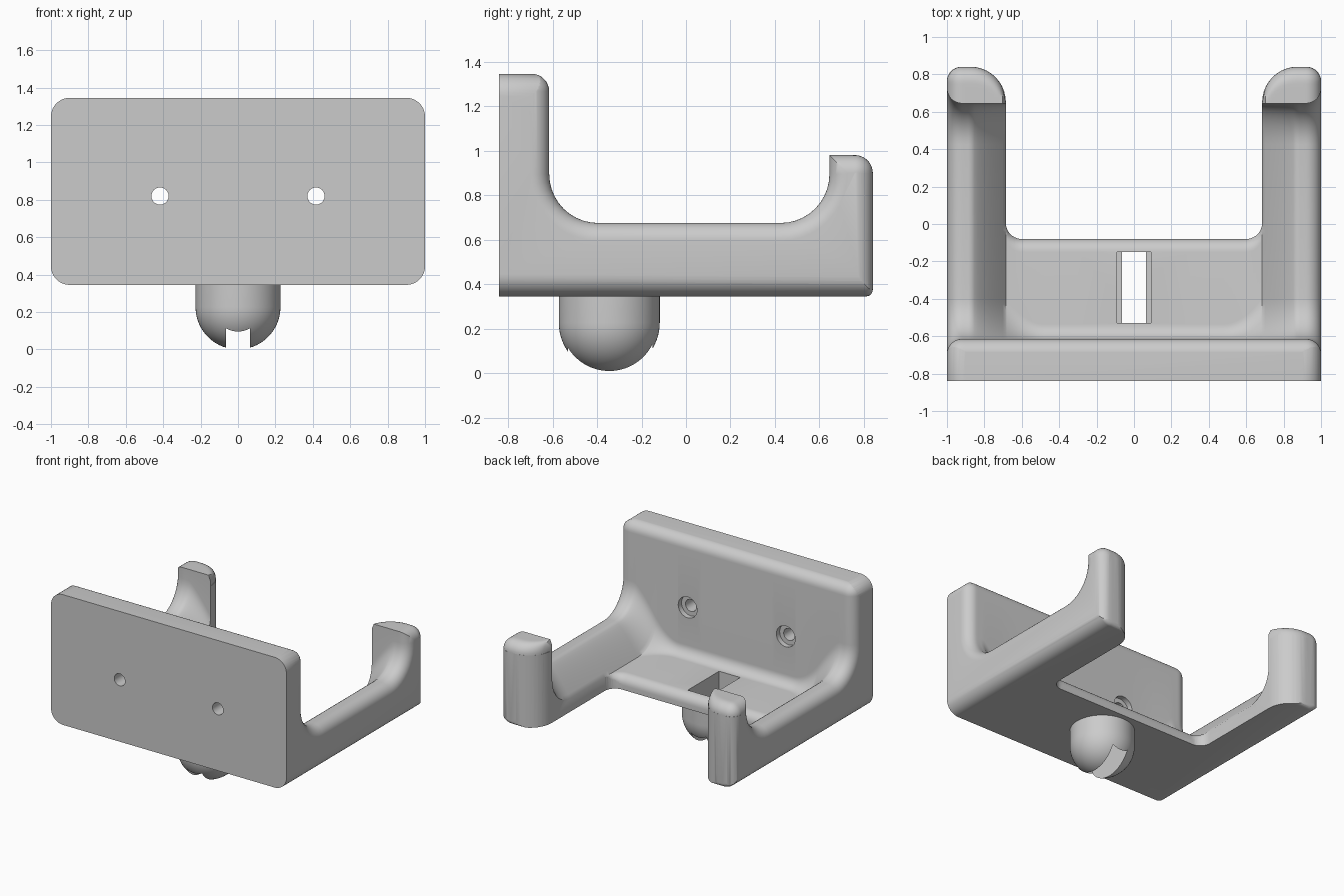
import bpy, bmesh, math

cube = bpy.data.objects.get("Cube")
if cube:
    bpy.data.objects.remove(cube, do_unlink=True)

grey = bpy.data.materials.new("matte_grey")
grey.use_nodes = True
COLOUR = (0.6, 0.6, 0.6, 1)
grey.diffuse_color = COLOUR
grey.node_tree.nodes["Principled BSDF"].inputs["Base Color"].default_value = COLOUR


def clamp(v):
    return max(0.0, min(1.0, v))


def arc(cx, cy, r, start, end, n=10):
    angles = [math.radians(start + (end - start) * i / n) for i in range(n + 1)]
    return [(cx + r * math.cos(a), cy + r * math.sin(a)) for a in angles]


def loft(name, sections):
    """Skin a row of equal-length closed sections and cap both ends."""
    bm = bmesh.new()
    rings = [[bm.verts.new(p) for p in s] for s in sections]
    for a, b in zip(rings, rings[1:]):
        for i in range(len(a)):
            j = (i + 1) % len(a)
            bm.faces.new((a[i], a[j], b[j], b[i]))
    bm.faces.new(rings[0][::-1])
    bm.faces.new(rings[-1])
    bmesh.ops.recalc_face_normals(bm, faces=bm.faces)
    bmesh.ops.triangulate(bm, faces=bm.faces)
    mesh = bpy.data.meshes.new(name)
    bm.to_mesh(mesh)
    bm.free()
    mesh.materials.append(grey)
    obj = bpy.data.objects.new(name, mesh)
    bpy.context.collection.objects.link(obj)
    return obj


def box(name, x, y0, y1, z0, z1):
    rect = [(-x, y0), (x, y0), (x, y1), (-x, y1)]
    return loft(name, [[(u, v, z) for u, v in rect] for z in (z0, z1)])


def rod(name, x, z, r, y0, y1):
    return loft(name, [[(u, y, v) for u, v in arc(x, z, r, 0, 348.75, 31)] for y in (y0, y1)])


def combine(obj, tool, operation="DIFFERENCE"):
    mod = obj.modifiers.new("cut", "BOOLEAN")
    mod.operation, mod.object, mod.solver = operation, tool, "EXACT"
    bpy.context.view_layer.objects.active = obj
    bpy.ops.object.modifier_apply(modifier=mod.name)


# Main dimensions
FRONT, WALL, POST, BACK = -0.84, -0.615, 0.645, 0.84
BOTTOM, SHELF, ARM, HOOK, TOP = 0.345, 0.45, 0.675, 0.98, 1.345
INNER, EDGE, COVE = 0.685, 0.08, 0.22


# Stock: rounded front silhouette, with a small bevel at the very back
def silhouette(inset):
    x, top, low, r = 0.9, TOP - 0.1, BOTTOM + 0.1, 0.1 - inset
    return (arc(x, top, r, 0, 90) + arc(-x, top, r, 90, 180)
            + arc(-x, low, r, 180, 270) + arc(x, low, r, 270, 360))


steps = [(FRONT, 0)] + [(BACK - 0.03 + 0.03 * math.sin(a), 0.03 - 0.03 * math.cos(a))
                        for a in [math.radians(18 * i) for i in range(6)]]
body = loft("wall_holder_body", [[(x, y, z) for x, z in silhouette(i)] for y, i in steps])

# U-shaped plan: two arms joined by the shelf
half = ([(1.001, -0.9)] + arc(0.921, 0.761, EDGE, 0, 90) + arc(0.875, 0.651, 0.19, 90, 180)
        + arc(0.6, 0.005, 0.085, 0, -90))
plan = half + [(-x, y) for x, y in reversed(half)]
plan_tool = loft("plan_tool", [[(x, y, z) for x, y in plan] for z in (0, 2)])
combine(body, plan_tool, "INTERSECT")


# Cradle cutter: one side profile per station across the width
def cradle_section(x):
    a = abs(x)
    d = EDGE - math.sqrt(max(0, EDGE**2 - min(EDGE, max(0, a - 0.92))**2))
    slope = clamp((0.87 - a) / (0.87 - INNER)) ** 1.25
    floor = ARM - (ARM - SHELF) * slope - d
    wall, post = WALL - d, POST + d
    t = clamp((a - 0.48) / (INNER - 0.48))
    r = 0.08 + (COVE - 0.08) * t * t + d
    # plate: rounded top edge, face, cove into the floor
    pts = [(WALL - EDGE, 2)] + arc(WALL - EDGE, TOP - EDGE + 0.001, EDGE - d, 90, 0, 8)
    pts += arc(wall + r, floor + r, r, 180, 270, 10)
    # shelf back edge, fading out where it meets the arms
    fade = clamp((INNER - a) / 0.085)
    rim = 0.07 * math.sqrt(fade)
    edge = 0.005 - math.sqrt(max(0, 0.085**2 - min(0.085, max(0, a - 0.6))**2))
    for i in range(8):
        s = math.radians(i * 90 / 7)
        pts.append((edge - 0.07 + 0.07 * math.sin(s), floor - rim * (1 - math.cos(s))))
    # cove up the post
    q = COVE + d
    pts += arc(post - q, floor - rim + q, q, 270, 360, 10)
    # post top with rounded rim
    rr = EDGE - d
    back = BACK - d
    if a < 0.875:
        back = 0.65 + math.sqrt(max(0, 0.19**2 - (0.875 - a)**2))
    back = max(back, post + 0.01)
    for i in range(15):
        y = post + (back - post) * math.sin(math.radians(i * 90 / 14))
        u = min(rr, max(0, y - back + rr))
        pts.append((y, HOOK - d - rr + math.sqrt(max(0, rr * rr - u * u))))
    pts += [(1.2, pts[-1][1]), (1.2, 2)]
    return [(x, y, z) for y, z in pts]


stations = [0, 0.3]
stations += [0.48 + 0.02 * i for i in range(10)] + [0.67, 0.68]
stations += [INNER + (0.92 - INNER) * i / 14 for i in range(15)]
stations += [0.92 + EDGE * math.sin(math.radians(10 * i)) for i in range(1, 10)] + [1.1]
across = [-s for s in reversed(stations[1:])] + stations
cradle = loft("cradle_tool", [cradle_section(x) for x in across])
combine(body, cradle)
tools = [plan_tool, cradle]

# Screw holes with counterbores
for side in (-1, 1):
    for r, y0 in ((0.046, -1), (0.08, WALL - 0.04)):
        hole = rod("screw_tool", side * 0.417, 0.82, r, y0, -0.5)
        combine(body, hole)
        tools.append(hole)

# Domed boss below the shelf
outline = [(0.227, 0.40)] + arc(0, 0.227, 0.227, 0, -89, 18)
boss = loft("domed_boss", [[(x, y - 0.345, z) for x, y in arc(0, 0, r, 0, 354.375, 63)]
                           for r, z in outline])

# Slot through shelf and boss, with a wider mouth
for width, low in ((0.065, -0.1), (0.09, 0.3)):
    slot = box("slot_tool", width, -0.53, -0.15, low, 0.7)
    tools.append(slot)
    for part in (body, boss):
        combine(part, slot)

for tool in tools:
    bpy.data.objects.remove(tool, do_unlink=True)

# Smooth shading with crisp edges
for part in (body, boss):
    bpy.ops.object.select_all(action="DESELECT")
    part.select_set(True)
    bpy.context.view_layer.objects.active = part
    bpy.ops.object.shade_smooth_by_angle(angle=math.radians(35))
